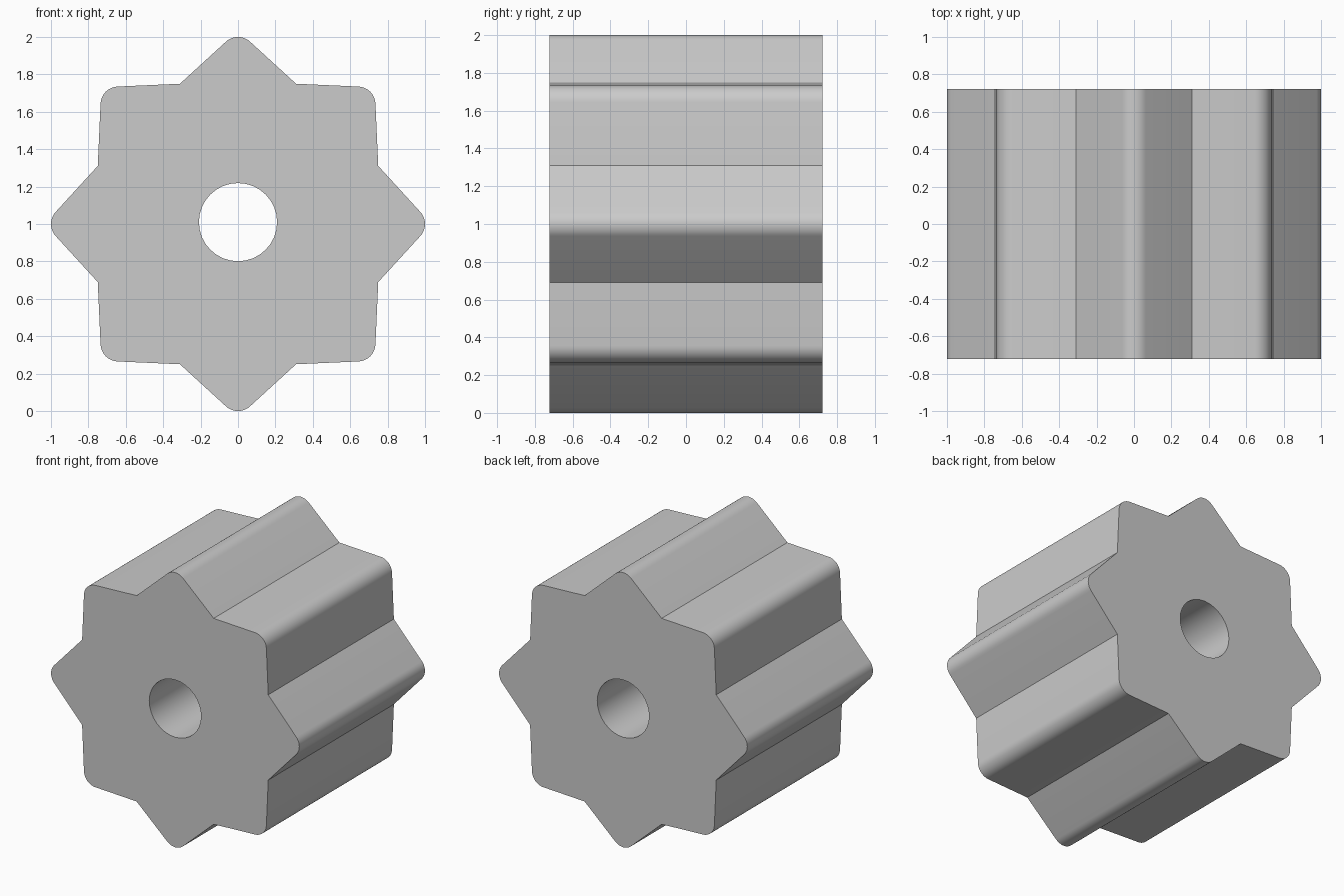
import bpy, bmesh
from math import sin, cos, radians, tau

if "Cube" in bpy.data.objects:
    bpy.data.objects.remove(bpy.data.objects["Cube"])

HALF_DEPTH = 0.723
TIP_R = 0.095                 # rounding of each point
TIP_C = 1.0 - TIP_R           # distance of the rounding centre from the axis
VALLEY = 0.8115               # radius of the inner corners
SPREAD = radians(42.4)        # half sweep of each rounded point
STEPS = 10


def star_profile():
    pts = []
    for i in range(8):
        a = i * tau / 8
        for k in range(STEPS + 1):
            b = a - SPREAD + 2 * SPREAD * k / STEPS
            pts.append((TIP_C * cos(a) + TIP_R * cos(b),
                        1 + TIP_C * sin(a) + TIP_R * sin(b)))
        v = a + tau / 16
        pts.append((VALLEY * cos(v), 1 + VALLEY * sin(v)))
    return pts


def hole_profile(radius, n=32):
    return [(radius * cos(i * tau / n), 1.01 + radius * sin(i * tau / n))
            for i in range(n)]


def add_loop(bm, pts):
    vs = [bm.verts.new((x, -HALF_DEPTH, z)) for x, z in pts]
    return [bm.edges.new((vs[i - 1], vs[i])) for i in range(len(vs))]


# Star section with a round bore, extruded front to back
bm = bmesh.new()
edges = add_loop(bm, star_profile()) + add_loop(bm, hole_profile(0.209))
bmesh.ops.triangle_fill(bm, edges=edges, use_beauty=True, use_dissolve=False)
ext = bmesh.ops.extrude_face_region(bm, geom=bm.faces[:], use_keep_orig=True)
verts = [g for g in ext["geom"] if isinstance(g, bmesh.types.BMVert)]
bmesh.ops.translate(bm, verts=verts, vec=(0, 2 * HALF_DEPTH, 0))
bmesh.ops.recalc_face_normals(bm, faces=bm.faces[:])

mesh = bpy.data.meshes.new("star_block")
bm.to_mesh(mesh)
bm.free()
block = bpy.data.objects.new("star_block", mesh)
bpy.context.collection.objects.link(block)

# Smooth rounded points, sharp valleys and rims
bpy.context.view_layer.objects.active = block
block.select_set(True)
bpy.ops.object.shade_smooth_by_angle(angle=radians(30))
